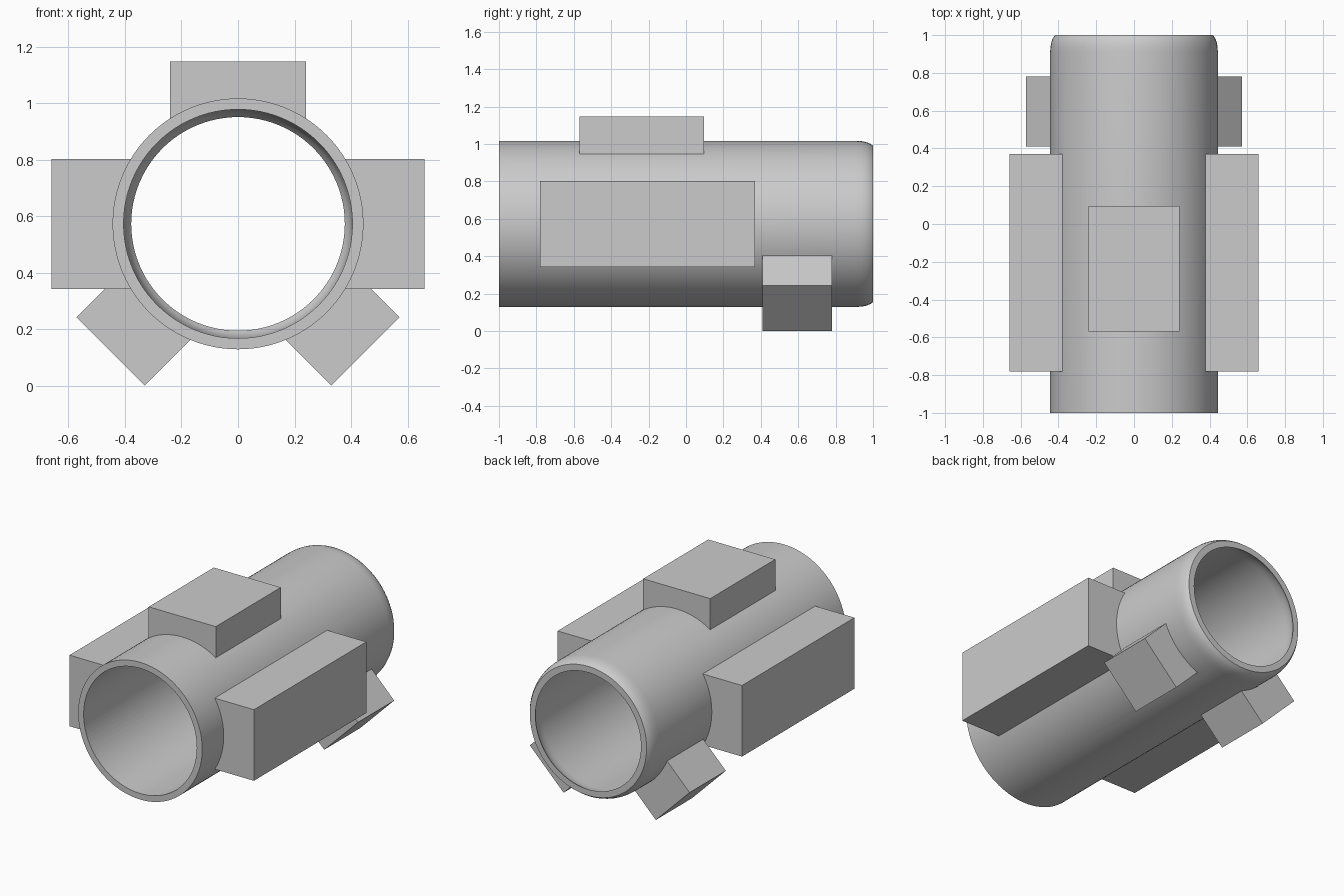
import bpy, bmesh
from math import pi, radians
from mathutils import Matrix

if "Cube" in bpy.data.objects:
    bpy.data.objects.remove(bpy.data.objects["Cube"])

AXIS_Z = 0.573   # height of the tube axis
SEG = 96


def finish(bm, name):
    bmesh.ops.recalc_face_normals(bm, faces=bm.faces)
    mesh = bpy.data.meshes.new(name)
    bm.to_mesh(mesh)
    bm.free()
    obj = bpy.data.objects.new(name, mesh)
    bpy.context.collection.objects.link(obj)
    return obj


def lathe(name, profile):
    """Closed solid spun round the y axis from (y, radius) points."""
    bm = bmesh.new()
    pts = [(profile[0][0], 0)] + profile + [(profile[-1][0], 0)]
    verts = [bm.verts.new((r, y, AXIS_Z)) for y, r in pts]
    edges = [bm.edges.new(pair) for pair in zip(verts, verts[1:])]
    bmesh.ops.spin(bm, geom=verts + edges, cent=(0, 0, AXIS_Z), axis=(0, 1, 0),
                   angle=2 * pi, steps=SEG)
    bmesh.ops.remove_doubles(bm, verts=bm.verts, dist=1e-5)
    return finish(bm, name)


def block(name, angle, reach, width, y0, y1):
    """Block pointing out from the axis; angle 0 is straight up, positive to +x."""
    bm = bmesh.new()
    inner = 0.33
    place = (Matrix.Translation((0, (y0 + y1) / 2, AXIS_Z))
             @ Matrix.Rotation(radians(angle), 4, 'Y')
             @ Matrix.Translation((0, 0, (inner + reach) / 2))
             @ Matrix.Diagonal((width, y1 - y0, reach - inner, 1)))
    bmesh.ops.create_cube(bm, size=1, matrix=place)
    return finish(bm, name)


def combine(target, other, operation):
    mod = target.modifiers.new(operation.lower(), 'BOOLEAN')
    mod.operation = operation
    mod.solver = 'EXACT'
    mod.object = other
    bpy.context.view_layer.objects.active = target
    bpy.ops.object.modifier_apply(modifier=mod.name)
    bpy.data.objects.remove(other)


# Tube exterior with a rounded rear rim
body = lathe("tube_body", [(-1, 0.444), (0.91, 0.444), (0.94, 0.442),
                           (0.965, 0.437), (0.985, 0.429), (1, 0.418)])

# Top block, side blocks and angled lower feet
combine(body, block("top_block", 0, 0.575, 0.48, -0.57, 0.095), 'UNION')
for side in (-1, 1):
    combine(body, block("side_block", 90 * side, 0.66, 0.46, -0.78, 0.37), 'UNION')
    combine(body, block("lower_foot", 135 * side, 0.638, 0.342, 0.41, 0.78), 'UNION')

# Bore, narrowing to the rear lip
bore = lathe("bore", [(-1.1, 0.405), (0.91, 0.405), (0.94, 0.402), (0.965, 0.397),
                      (0.985, 0.389), (1, 0.378), (1.1, 0.378)])
combine(body, bore, 'DIFFERENCE')

bpy.ops.object.select_all(action='DESELECT')
body.select_set(True)
bpy.context.view_layer.objects.active = body
bpy.ops.object.shade_smooth_by_angle(angle=radians(30))
